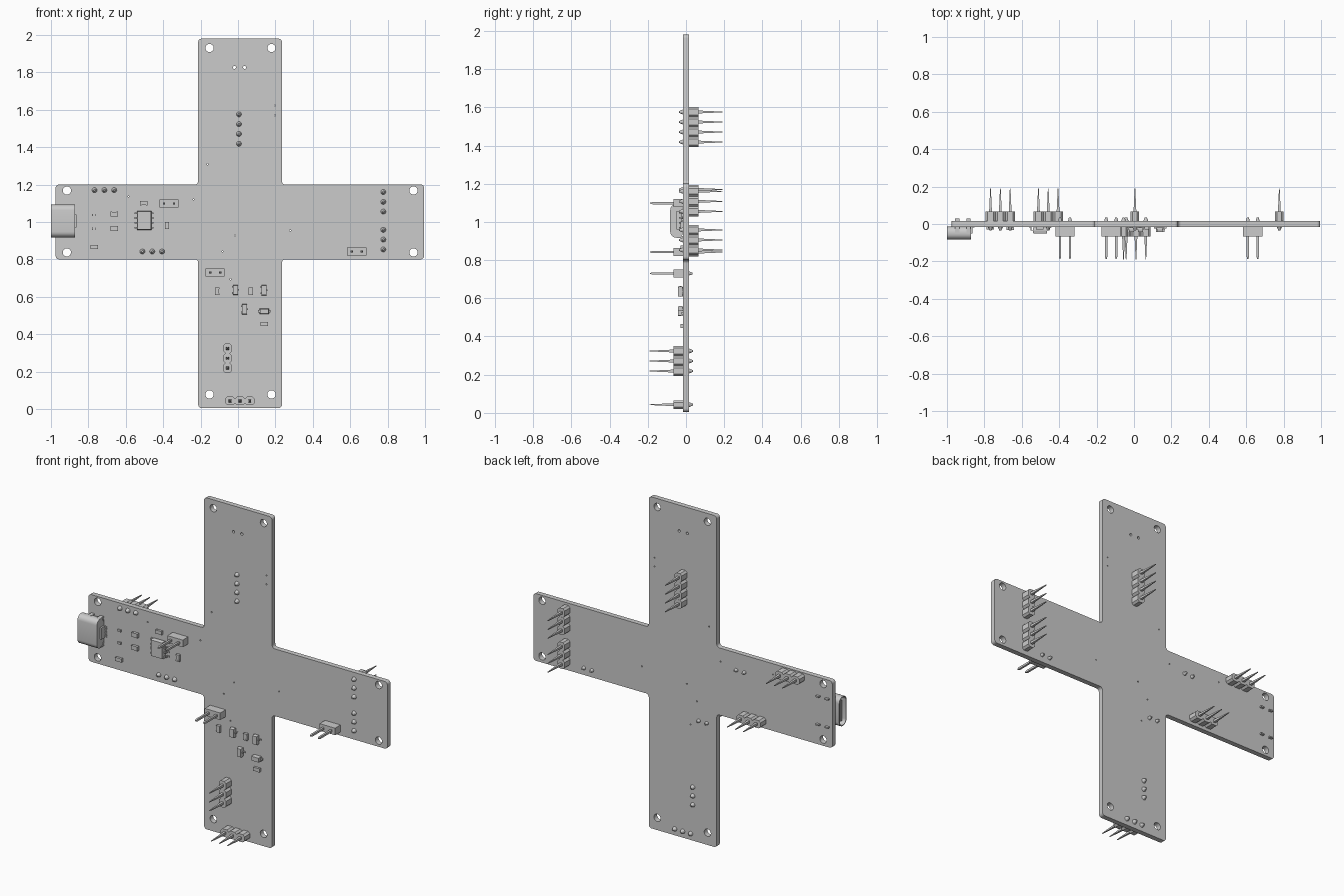
import bpy, bmesh, math
from mathutils import Matrix, Vector

if "Cube" in bpy.data.objects:
    bpy.data.objects.remove(bpy.data.objects["Cube"])

T = 0.015  # half thickness of the board


def arc_round(pts, r, n=5):
    """Round every corner of a closed 2D outline."""
    out = []
    for i, p in enumerate(pts):
        p = Vector(p)
        a = (Vector(pts[i - 1]) - p).normalized() * r + p
        b = (Vector(pts[(i + 1) % len(pts)]) - p).normalized() * r + p
        c = a + b - p
        for k in range(n + 1):
            t = k / n * math.pi / 2
            out.append(c + (a - c) * math.cos(t) + (b - c) * math.sin(t))
    return out


def circle(x, z, r, n=20):
    return [(x + r * math.cos(2 * math.pi * k / n), z + r * math.sin(2 * math.pi * k / n)) for k in range(n)]


def rrect(cx, cy, hx, hy, r):
    return arc_round([(cx - hx, cy - hy), (cx + hx, cy - hy), (cx + hx, cy + hy), (cx - hx, cy + hy)], r)


def plate(name, loops, half, loc=(0, 0, 0), rot=(math.pi / 2, 0, 0)):
    """Extruded flat outline; inner loops become holes."""
    cu = bpy.data.curves.new(name, 'CURVE')
    cu.dimensions, cu.fill_mode, cu.extrude = '2D', 'BOTH', half
    for loop in loops:
        sp = cu.splines.new('POLY')
        sp.points.add(len(loop) - 1)
        for q, p in zip(sp.points, loop):
            q.co = (p[0], p[1], 0, 1)
        sp.use_cyclic_u = True
    ob = bpy.data.objects.new(name, cu)
    bpy.context.collection.objects.link(ob)
    ob.location, ob.rotation_euler = loc, rot
    bpy.ops.object.select_all(action='DESELECT')
    ob.select_set(True)
    bpy.context.view_layer.objects.active = ob
    bpy.ops.object.convert(target='MESH')
    bpy.ops.object.shade_smooth_by_angle(angle=math.radians(35))
    return ob


def finish(name, bm):
    bmesh.ops.recalc_face_normals(bm, faces=bm.faces)
    me = bpy.data.meshes.new(name)
    bm.to_mesh(me)
    bm.free()
    bpy.context.collection.objects.link(bpy.data.objects.new(name, me))


def prism(bm, pts, y0, y1, top=1.0):
    """Extrude an x-z outline along y, optionally shrinking the far end."""
    cx = sum(p[0] for p in pts) / len(pts)
    cz = sum(p[1] for p in pts) / len(pts)
    a = [bm.verts.new((x, y0, z)) for x, z in pts]
    b = [bm.verts.new((cx + (x - cx) * top, y1, cz + (z - cz) * top)) for x, z in pts]
    bm.faces.new(a)
    bm.faces.new(b[::-1])
    for i in range(len(pts)):
        j = (i + 1) % len(pts)
        bm.faces.new((a[i], a[j], b[j], b[i]))


def box(bm, x, z, w, h, y0, y1, top=1.0):
    w, h = w / 2, h / 2
    prism(bm, [(x - w, z - h), (x + w, z - h), (x + w, z + h), (x - w, z + h)], y0, y1, top)


def octagon(x, z, hx, hz, c):
    return [(x - hx + c, z - hz), (x + hx - c, z - hz), (x + hx, z - hz + c), (x + hx, z + hz - c),
            (x + hx - c, z + hz), (x - hx + c, z + hz), (x - hx, z + hz - c), (x - hx, z - hz + c)]


# Board: cross outline with mounting holes and small drilled holes
L, R, B, TOP = -0.975, 0.995, 0.005, 1.98
l, r, b, t = -0.213, 0.235, 0.80, 1.20
outline = arc_round([(l, B), (r, B), (r, b), (R, b), (R, t), (r, t),
                     (r, TOP), (l, TOP), (l, t), (L, t), (L, b), (l, b)], 0.018)
holes = [circle(x, z, 0.022, 24) for x in (-0.152, 0.179) for z in (0.078, 1.93)]
holes += [circle(x, z, 0.022, 24) for x in (-0.915, 0.938) for z in (0.837, 1.168)]
holes += [circle(x, 1.826, 0.008, 12) for x in (-0.019, 0.035)]
holes += [circle(x, z, 0.004, 8) for x, z in
          ((0.198, 1.623), (0.198, 1.57), (-0.163, 1.308), (-0.238, 1.12), (0.28, 0.954),
           (-0.016, 0.928), (-0.083, 0.842), (-0.04, 0.693), (-0.585, 1.136))]
plate("circuit_board", [outline] + holes, T)


def needle_header(name, x, z, n, vertical, s):
    """Segmented header with needle pins; s = 1 on the back, -1 on the front."""
    bm = bmesh.new()
    for i in range(n):
        k = i * 0.0525
        px, pz = (x, z + k) if vertical else (x + k, z)
        hx, hz = (0.023, 0.0262) if vertical else (0.0262, 0.023)
        prism(bm, octagon(px, pz, hx, hz, 0.011), s * T, s * 0.066)
        box(bm, px, pz, 0.015, 0.015, s * 0.066, s * 0.19, 0.25)
        prism(bm, circle(px, pz, 0.014, 10), -s * T, -s * 0.036, 0.35)
    finish(name, bm)


needle_header("back_header_upper", 0.005, 1.418, 4, True, 1)
needle_header("back_header_left_top", -0.767, 1.17, 3, False, 1)
needle_header("back_header_left_bottom", -0.511, 0.842, 3, False, 1)
needle_header("back_header_right_top", 0.777, 1.055, 3, True, 1)
needle_header("back_header_right_bottom", 0.777, 0.853, 3, True, 1)
needle_header("front_header_lower", -0.056, 0.219, 3, True, -1)
needle_header("front_header_bottom", -0.042, 0.043, 3, False, -1)

# Two-pin jumpers on the front
for name, x, z in (("jumper_left", -0.369, 1.098), ("jumper_right", 0.635, 0.842), ("jumper_center", -0.122, 0.73)):
    bm = bmesh.new()
    box(bm, x, z, 0.102, 0.042, -T, -0.066)
    for px in (x - 0.0265, x + 0.0265):
        box(bm, px, z, 0.012, 0.012, -0.066, -0.175)
        box(bm, px, z, 0.012, 0.012, -0.175, -0.188, 0.4)
        prism(bm, circle(px, z, 0.011, 10), T, 0.034, 0.5)
    finish(name, bm)

# Chip with four bent leads on each side
bm = bmesh.new()
cx, cz = -0.502, 1.008
box(bm, cx, cz, 0.078, 0.102, -0.034, -0.02, 0.95)
box(bm, cx, cz, 0.078, 0.102, -0.034, -0.05, 0.93)
for side in (-1, 1):
    for i in range(4):
        z = cz + (i - 1.5) * 0.0262
        box(bm, cx + side * 0.043, z, 0.012, 0.009, -0.036, -0.031)
        box(bm, cx + side * 0.048, z, 0.005, 0.009, -0.036, -T)
        box(bm, cx + side * 0.054, z, 0.013, 0.009, -0.019, -T)
finish("chip", bm)

# Chip resistors and capacitors: body with two end caps
for i, (x, z, w, h) in enumerate((
        (-0.505, 1.10, 0.04, 0.022), (-0.379, 0.981, 0.022, 0.04), (-0.769, 1.037, 0.021, 0.013),
        (-0.769, 0.963, 0.021, 0.013), (-0.662, 1.042, 0.04, 0.026), (-0.662, 0.965, 0.04, 0.026),
        (-0.769, 0.866, 0.04, 0.022), (-0.112, 0.63, 0.024, 0.04), (0.067, 0.63, 0.024, 0.04),
        (0.141, 0.455, 0.04, 0.022))):
    bm = bmesh.new()
    y = -T - min(w, h) * 0.65
    e = max(w, h) * 0.2
    if w > h:
        box(bm, x, z, w - 2 * e, h * 0.96, -T, y + 0.001)
        for s in (-1, 1):
            box(bm, x + s * (w - e) / 2, z, e, h, -T, y)
    else:
        box(bm, x, z, w * 0.96, h - 2 * e, -T, y + 0.001)
        for s in (-1, 1):
            box(bm, x, z + s * (h - e) / 2, w, e, -T, y)
    finish(f"chip_component_{i + 1}", bm)

# Three-lead transistors
for i, (x, z) in enumerate(((-0.013, 0.637), (0.139, 0.635), (0.035, 0.533))):
    bm = bmesh.new()
    box(bm, x, z, 0.028, 0.054, -0.03, -0.018, 0.93)
    box(bm, x, z, 0.028, 0.054, -0.03, -0.043, 0.9)
    for sx, dz in ((-1, -0.017), (-1, 0.017), (1, 0)):
        box(bm, x + sx * 0.016, z + dz, 0.006, 0.009, -0.03, -T)
        box(bm, x + sx * 0.021, z + dz, 0.008, 0.009, -0.019, -T)
    finish(f"transistor_{i + 1}", bm)

# Diode with end tabs
bm = bmesh.new()
box(bm, 0.141, 0.522, 0.05, 0.028, -T, -0.042, 0.9)
for s in (-1, 1):
    box(bm, 0.141 + s * 0.028, 0.522, 0.012, 0.012, -T, -0.024)
finish("diode", bm)

# Socket on the left edge: hollow shell, back wall, tongue, tabs
yz = (math.pi / 2, 0, math.pi / 2)
cy, cz = -0.0485, 1.005
plate("socket_shell", [rrect(cy, cz, 0.034, 0.0875, 0.03), rrect(cy, cz, 0.029, 0.0825, 0.025)], 0.064, (-0.936, 0, 0), yz)
plate("socket_back_wall", [rrect(cy, cz, 0.0295, 0.083, 0.025)], 0.015, (-0.889, 0, 0), yz)
bm = bmesh.new()
box(bm, -0.945, cz, 0.09, 0.125, -0.054, -0.043)
finish("socket_tongue", bm)
bm = bmesh.new()
box(bm, -0.87, cz, 0.012, 0.07, -0.05, -T)
for i in range(8):
    box(bm, -0.86, cz + (i - 3.5) * 0.0085, 0.012, 0.004, -0.02, -T)
for x in (-0.885, -0.945):
    for s in (-1, 1):
        box(bm, x, cz + s * 0.084, 0.022, 0.008, -0.05, 0.03)
finish("socket_tabs", bm)
